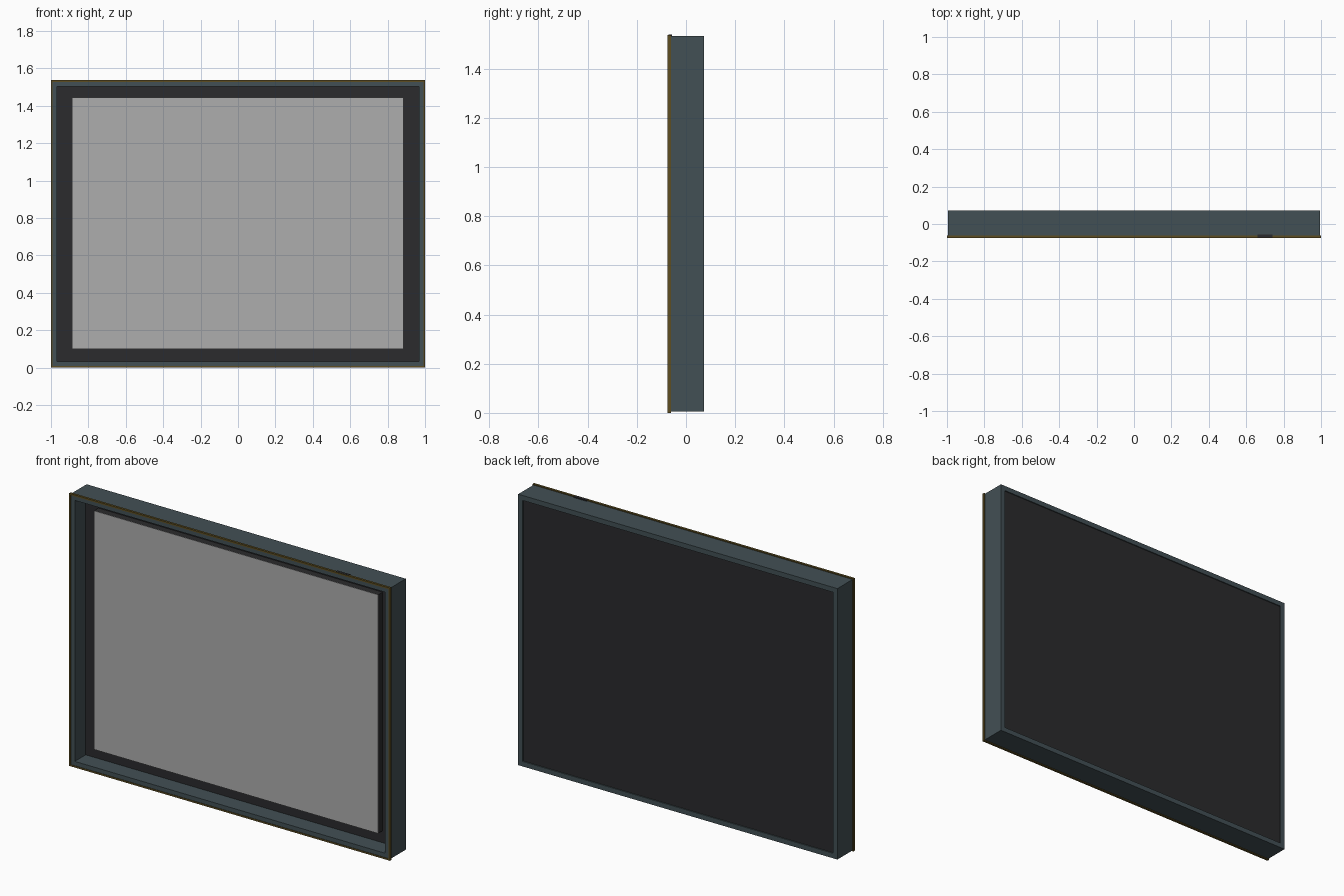
import bpy, bmesh

if "Cube" in bpy.data.objects:
    bpy.data.objects.remove(bpy.data.objects["Cube"])

H = 1.537
CZ = H / 2

def mat(name, c):
    m = bpy.data.materials.new(name)
    m.diffuse_color = (*c, 1)
    m.use_nodes = True
    m.node_tree.nodes["Principled BSDF"].inputs["Base Color"].default_value = m.diffuse_color
    return m

TEAL = mat("slate", (0.055, 0.08, 0.09))
BRASS = mat("brass", (0.11, 0.075, 0.015))
DARK = mat("charcoal", (0.024, 0.024, 0.026))
GREY = mat("screen grey", (0.42, 0.42, 0.42))

def finish(name, bm, m):
    bmesh.ops.recalc_face_normals(bm, faces=bm.faces)
    me = bpy.data.meshes.new(name)
    bm.to_mesh(me)
    bm.free()
    me.materials.append(m)
    ob = bpy.data.objects.new(name, me)
    bpy.context.collection.objects.link(ob)
    return ob

def box(name, x, y, z, m):
    """Box from (min, max) ranges."""
    bm = bmesh.new()
    bmesh.ops.create_cube(bm, size=1)
    for v in bm.verts:
        v.co = [(r[0] + r[1]) / 2 + c * (r[1] - r[0]) for r, c in zip((x, y, z), v.co)]
    return finish(name, bm, m)

def ring(name, profile, m):
    """Mitred frame: profile points are (inset from outline, y)."""
    bm = bmesh.new()
    loops = []
    for sx, sz in ((-1, -1), (1, -1), (1, 1), (-1, 1)):
        loops.append([bm.verts.new((sx * (1 - i), y, CZ + sz * (CZ - i))) for i, y in profile])
    n = len(profile)
    for a in range(4):
        p, q = loops[a], loops[(a + 1) % 4]
        for k in range(n):
            l = (k + 1) % n
            bm.faces.new((p[k], q[k], q[l], p[l]))
    return finish(name, bm, m)

# outer case and the thin metal trim around its front edge
ring("case_frame", [(0.005, -0.062), (0.009, -0.062), (0.009, -0.072), (0.033, -0.072),
                    (0.033, 0.073), (0.005, 0.073)], TEAL)
ring("front_trim", [(0, -0.075), (0.009, -0.075), (0.009, -0.062), (0, -0.062)], BRASS)

# back board with screen block standing in front of it
box("back_board", (-0.967, 0.967), (0.025, 0.067), (0.033, H - 0.033), DARK)
box("screen_body", (-0.888, 0.884), (-0.013, 0.025), (0.1, 1.445), DARK)
box("screen", (-0.888, 0.884), (-0.015, -0.013), (0.1, 1.445), GREY)

# small button set into the top edge
box("top_button", (0.66, 0.74), (-0.071, -0.056), (H - 0.012, H + 0.001), DARK)
